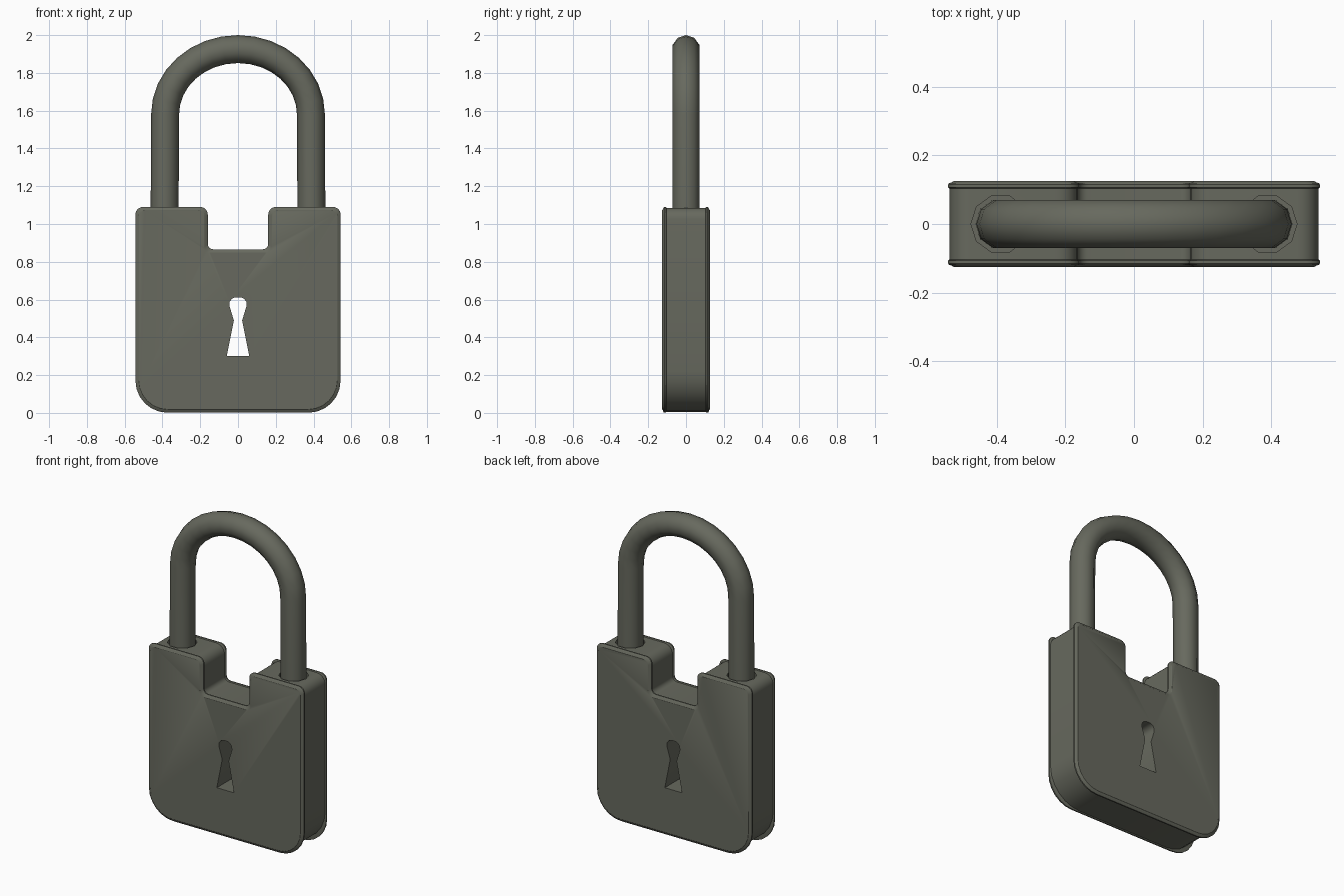
import bpy, bmesh, math
from mathutils import Vector

if "Cube" in bpy.data.objects:
    bpy.data.objects.remove(bpy.data.objects["Cube"])

metal = bpy.data.materials.new("dark olive metal")
metal.diffuse_color = (0.135, 0.141, 0.112, 1)
metal.use_nodes = True
metal.node_tree.nodes["Principled BSDF"].inputs["Base Color"].default_value = metal.diffuse_color


def loft(name, rings, cap=True):
    """Skin equal-length rings of 3D points into a mesh object."""
    bm = bmesh.new()
    loops = [[bm.verts.new(p) for p in ring] for ring in rings]
    n = len(loops[0])
    for a, b in zip(loops, loops[1:]):
        for i in range(n):
            j = (i + 1) % n
            bm.faces.new((a[i], a[j], b[j], b[i]))
    if cap:
        bm.faces.new(loops[0][::-1])
        bm.faces.new(loops[-1])
    bmesh.ops.recalc_face_normals(bm, faces=bm.faces)
    me = bpy.data.meshes.new(name)
    bm.to_mesh(me)
    bm.free()
    ob = bpy.data.objects.new(name, me)
    bpy.context.collection.objects.link(ob)
    me.materials.append(metal)
    return ob


def select(ob):
    bpy.ops.object.select_all(action='DESELECT')
    ob.select_set(True)
    bpy.context.view_layer.objects.active = ob


def cut(ob, cutter):
    select(ob)
    mod = ob.modifiers.new("cut", 'BOOLEAN')
    mod.operation = 'DIFFERENCE'
    mod.solver = 'EXACT'
    mod.object = cutter
    bpy.ops.object.modifier_apply(modifier=mod.name)
    bpy.data.objects.remove(cutter)


def outline(y, inset, r_low, r_top, r_notch, seg=6):
    """Rounded, notched lock outline at depth y."""
    w, t, b = 0.543 - inset, 1.09 - inset, 0.001 + inset
    nx, nz = 0.16 + inset, 0.866 - inset
    right = [(w, b, r_low), (w, t, r_top), (nx, t, r_top), (nx, nz, r_notch)]
    corners = right + [(-x, z, r) for x, z, r in reversed(right)]
    pts = []
    for i, (x, z, r) in enumerate(corners):
        p = Vector((x, y, z))
        px, pz, _ = corners[i - 1]
        qx, qz, _ = corners[(i + 1) % len(corners)]
        d1 = (Vector((px, y, pz)) - p).normalized()
        d2 = (Vector((qx, y, qz)) - p).normalized()
        for k in range(seg + 1):
            a = math.pi / 2 * k / seg
            pts.append(p + r * (d1 * (1 - math.sin(a)) + d2 * (1 - math.cos(a))))
    return pts


# Body: front and back plates with a thin rim, slightly recessed core between
half = [(0.126, 0.017, 0.155, 0.03, 0.03), (0.122, 0.012, 0.16, 0.033, 0.03),
        (0.119, 0.003, 0.168, 0.038, 0.03), (0.115, 0.0, 0.17, 0.04, 0.03),
        (0.107, 0.0, 0.17, 0.04, 0.03), (0.103, 0.005, 0.215, 0.06, 0.03)]
layers = [(-y, *rest) for y, *rest in half] + list(reversed(half))
body = loft("lock_body", [outline(*l) for l in layers])

# Keyhole right through the body
side = [(0.06, 0.30), (0.022, 0.49), (0.045, 0.565), (0.044, 0.588),
        (0.033, 0.604), (0.015, 0.612)]
key = side + [(-x, z) for x, z in reversed(side)]
cut(body, loft("keyhole_cutter", [[(x, y, z) for x, z in key] for y in (-0.3, 0.3)]))

# Sockets for the shackle legs
SIDES = 10
for s in (-1, 1):
    ring = [(s * 0.39 + 0.086 * math.cos(2 * math.pi * k / SIDES),
             0.086 * math.sin(2 * math.pi * k / SIDES)) for k in range(SIDES)]
    cut(body, loft("socket_cutter", [[(x, y, z) for x, y in ring] for z in (0.96, 1.3)]))

# Shackle: round bar swept along legs and arch
RX, RZ, BASE = 0.386, 0.346, 1.58
path = [(Vector((-RX - 0.003, 0, 0.95)), Vector((-1, 0, 0)))]
ARC = 16
for k in range(ARC + 1):
    a = math.pi * (1 - k / ARC)
    c, s = math.cos(a), math.sin(a)
    path.append((Vector((RX * c, 0, BASE + RZ * s)),
                 Vector((c / RX, 0, s / RZ)).normalized()))
path.append((Vector((RX + 0.003, 0, 0.95)), Vector((1, 0, 0))))
rings = []
for p, out in path:
    rings.append([p + 0.074 * math.cos(2 * math.pi * k / SIDES) * out
                  + Vector((0, 0.074 * math.sin(2 * math.pi * k / SIDES), 0))
                  for k in range(SIDES)])
shackle = loft("shackle", rings)

for ob, deg in ((body, 35), (shackle, 50)):
    select(ob)
    bpy.ops.object.shade_smooth_by_angle(angle=math.radians(deg))
